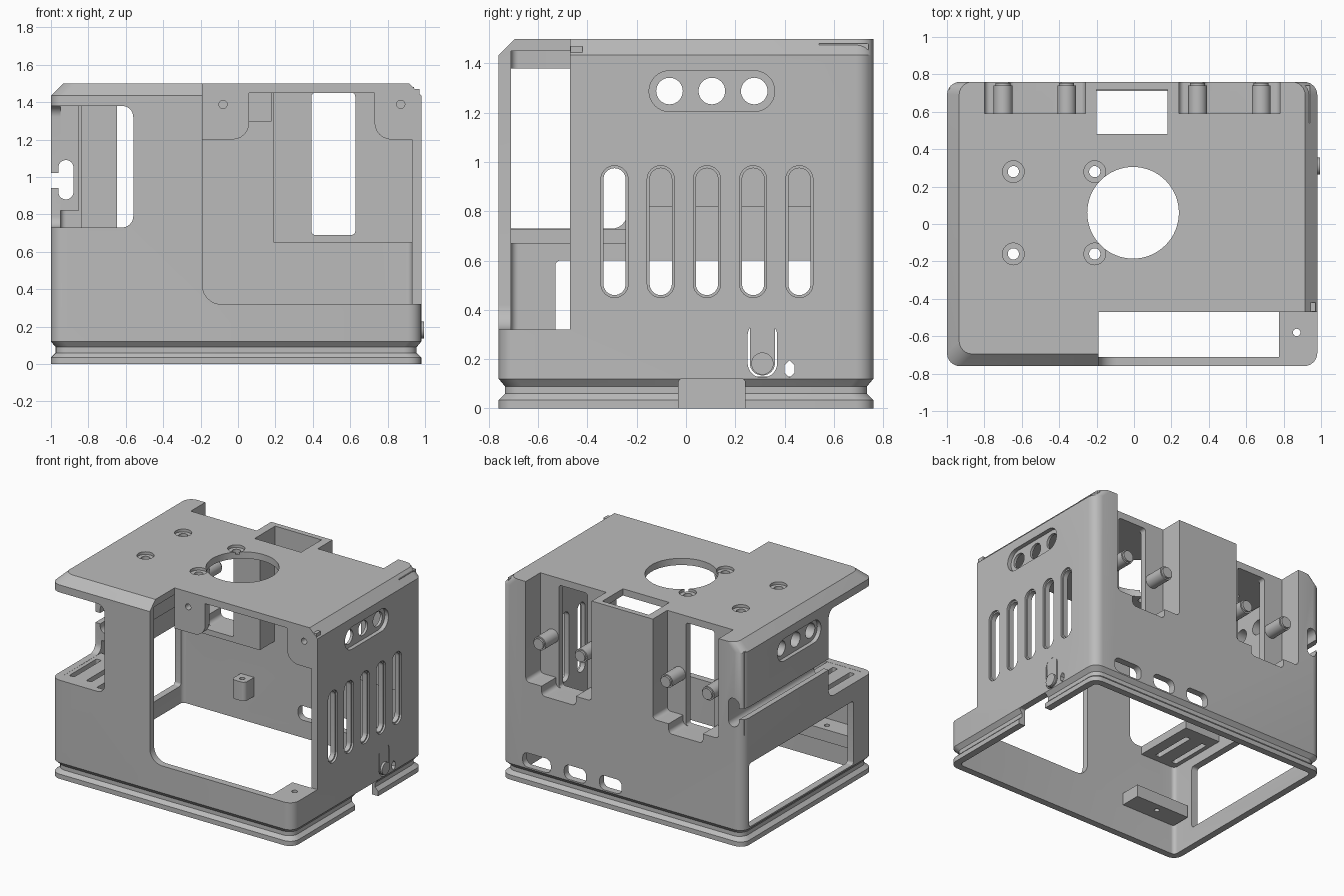
import bpy, bmesh, math

cube = bpy.data.objects.get("Cube")
if cube:
    bpy.data.objects.remove(cube, do_unlink=True)

GREY = bpy.data.materials.new("light_grey_plastic")
GREY.use_nodes = True
COLOUR = (0.5, 0.5, 0.5, 1)
GREY.diffuse_color = COLOUR
for node in GREY.node_tree.nodes:
    if node.type == "BSDF_PRINCIPLED":
        node.inputs["Base Color"].default_value = COLOUR


def outline(u, v, r, seg):
    """Rounded rectangle as a list of 2D points."""
    pts = []
    corners = [(u[1] - r, v[1] - r), (u[0] + r, v[1] - r), (u[0] + r, v[0] + r), (u[1] - r, v[0] + r)]
    for k, (cu, cv) in enumerate(corners):
        for i in range(seg + 1 if r else 1):
            a = math.pi / 2 * (k + i / seg)
            pts.append((cu + r * math.cos(a), cv + r * math.sin(a)))
    return pts


def loft(name, rings):
    """Skin a stack of closed rings and cap both ends."""
    bm = bmesh.new()
    loops = [[bm.verts.new(p) for p in ring] for ring in rings]
    n = len(loops[0])
    for a, b in zip(loops, loops[1:]):
        for i in range(n):
            bm.faces.new((a[i], a[(i + 1) % n], b[(i + 1) % n], b[i]))
    bm.faces.new(loops[0][::-1])
    bm.faces.new(loops[-1])
    bmesh.ops.remove_doubles(bm, verts=bm.verts, dist=1e-5)
    bmesh.ops.recalc_face_normals(bm, faces=bm.faces)
    mesh = bpy.data.meshes.new(name)
    bm.to_mesh(mesh)
    bm.free()
    mesh.materials.append(GREY)
    obj = bpy.data.objects.new(name, mesh)
    bpy.context.collection.objects.link(obj)
    return obj


def prism(name, x, y, z, axis="z", r=0, seg=8):
    """Block with corners rounded about one axis."""
    if axis == "x":
        rings = [[(d, a, b) for a, b in outline(y, z, r, seg)] for d in x]
    elif axis == "y":
        rings = [[(a, d, b) for a, b in outline(x, z, r, seg)] for d in y]
    else:
        rings = [[(a, b, d) for a, b in outline(x, y, r, seg)] for d in z]
    return loft(name, rings)


def around(c, half):
    return (c - half, c + half)


def cut(targets, *args, **kw):
    """Subtract a prism from each target."""
    tool = prism("cutter", *args, **kw)
    for obj in targets:
        mod = obj.modifiers.new("cut", "BOOLEAN")
        mod.operation, mod.solver, mod.object = "DIFFERENCE", "EXACT", tool
        bpy.context.view_layer.update()
        dg = bpy.context.evaluated_depsgraph_get()
        mesh = bpy.data.meshes.new_from_object(obj.evaluated_get(dg))
        obj.modifiers.clear()
        obj.data = mesh
    bpy.data.objects.remove(tool, do_unlink=True)


# Outer housing: grooved foot, straight walls, bevelled roof on three sides
def body_ring(z, inset, back=None):
    back = inset if back is None else back
    pts = outline((-1 + inset, 0.98 - inset), (-0.76 + inset, 0.76 - back), 0.07, 6)
    return [(x, y, z) for x, y in pts]


body = loft("housing", [body_ring(0, 0), body_ring(0.035, 0), body_ring(0.06, 0.025),
                        body_ring(0.09, 0.025), body_ring(0.12, 0), body_ring(1.435, 0),
                        body_ring(1.5, 0.065, 0)])
cut([body], (-0.95, 0.93), (-0.71, 0.71), (-0.1, 1.45), r=0.03)

# Thick grooved rail inside the side wall
rail = prism("side_rail", (-0.99, -0.85), (-0.24, 0.73), (0.82, 1.44))

# Front corner opening
cut([body], (-0.19, 1.4), (-0.9, -0.47), (0.32, 1.9), axis="y", r=0.1)
# Corner opening wrapping front and side
cut([body], (-1.4, -0.56), (-0.9, -0.65), (0.73, 1.38), axis="y", r=0.06)
cut([body], (-1.1, -0.8), (-1.3, -0.24), (0.73, 1.38), axis="x", r=0.06)
# Large low side window
cut([body], (-1.1, -0.9), (-0.53, 0.69), (0.13, 0.6), axis="x", r=0.02)

# Rail groove, open to the side
cut([body, rail], (-0.96, -0.88), (-0.4, 0.9), (0.88, 1.09), axis="y", r=0.039)
cut([body, rail], (-1.1, -0.92), (-0.4, 0.9), (0.94, 1.02))

# Rear pockets with windows and pins
for side, c, span in (("left", 0.51, (0.19, 0.94)), ("right", -0.53, (-0.84, -0.2))):
    pocket = prism(side + "_rear_pocket", span, (0.54, 0.74), (0.65, 1.48))
    both = [body, pocket]
    cut(both, around(c, 0.27), (0.59, 0.9), (0.76, 1.7), axis="y", r=0.03)
    cut(both, around(c, 0.14), (0.59, 0.9), (0.69, 1.7), axis="y", r=0.03)
    cut([pocket], around(c, 0.117), (0.5, 0.65), (0.69, 1.45), axis="y", r=0.02)
    for px in (c - 0.17, c + 0.17):
        prism(side + "_pin", around(px, 0.05), (0.57, 0.74), around(1.06, 0.05), axis="y", r=0.05)
        prism(side + "_pin_tip", around(px, 0.04), (0.73, 0.755), around(1.06, 0.04), axis="y", r=0.04)

# Roof holes: large round, cable shaft, countersunk screws
cut([body], around(-0.005, 0.245), around(0.06, 0.245), (1.3, 1.7), r=0.245, seg=16)
cut([body], (-0.2, 0.18), (0.48, 0.72), (1.3, 1.7))
for sx in (-0.645, -0.21):
    for sy in (-0.16, 0.28):
        cut([body], around(sx, 0.058), around(sy, 0.058), (1.48, 1.7), r=0.058)
        cut([body], around(sx, 0.03), around(sy, 0.03), (1.3, 1.7), r=0.03)

# Three-hole vents on both sides
for targets, face in (([body], 0.98), ([body, rail], -1)):
    cut(targets, around(face, 0.03), (-0.15, 0.36), (1.205, 1.37), axis="x", r=0.0824)
    for hy in (-0.067, 0.105, 0.277):
        cut(targets, around(face, 0.3), around(hy, 0.054), around(1.288, 0.054), axis="x", r=0.054)

# Row of tall side slots with stepped rims
for i in range(5):
    y = -0.29 + i * 0.1875
    cut([body], (0.965, 1.1), around(y, 0.055), (0.45, 0.985), axis="x", r=0.0549)
    cut([body], (0.85, 1.1), around(y, 0.045), (0.46, 0.975), axis="x", r=0.0449)

# Release latch, pointer hole and foot notch
cut([body], (0.85, 1.1), (0.25, 0.37), (0.125, 0.355), axis="x", r=0.059)
prism("latch_tongue", (0.935, 0.979), (0.259, 0.361), (0.134, 0.38), axis="x", r=0.05)
prism("latch_button", (0.95, 0.995), around(0.31, 0.045), around(0.182, 0.045), axis="x", r=0.045)
cut([body], (0.85, 1.1), around(0.42, 0.02), (0.125, 0.195), axis="x", r=0.0199, seg=1)
cut([body], (0.85, 1.1), (-0.03, 0.24), (-0.1, 0.12), axis="x", r=0.015)

# Rear connector ports
for px, half in ((0.69, 0.115), (0.375, 0.09), (0.085, 0.09)):
    cut([body], around(px, half), (0.6, 0.9), (0.13, 0.235), axis="y", r=0.04)

# Front tabs hanging from the roof, each with a screw hole
for tx, hole in (((-0.19, 0.06), -0.08), ((0.73, 0.97), 0.87)):
    tab = prism("roof_tab", tx, (-0.469, -0.42), (1.2, 1.47))
    inner = (0.0, 0.3) if hole < 0 else (0.5, 0.79)
    corner = prism("tab_corner", (0, 0.1), (0, 0.1), (0, 0.1))
    bpy.data.objects.remove(corner, do_unlink=True)
    bm = bmesh.new()
    bm.from_mesh(tab.data)
    inside = tx[1] if hole < 0 else tx[0]
    edges = [e for e in bm.edges if all(abs(v.co.x - inside) < 0.001 and v.co.z < 1.3 for v in e.verts)]
    bmesh.ops.bevel(bm, geom=edges, offset=0.09, segments=6, profile=0.5, affect="EDGES")
    bm.to_mesh(tab.data)
    bm.free()
    cut([tab], around(hole, 0.022), (-0.6, -0.3), around(1.388, 0.022), axis="y", r=0.022)

# Slotted shelf in the front corner
shelf = prism("corner_shelf", (-0.97, -0.66), (-0.735, -0.245), (0.67, 0.729))
for sx in (-0.9, -0.76):
    cut([shelf], around(sx, 0.02), (-0.66, -0.34), (0.5, 0.9), r=0.01)

# Screw bosses inside the walls
plate = prism("corner_plate", (0.775, 0.95), (-0.73, -0.47), (0.26, 0.319))
cut([plate], around(0.87, 0.02), around(-0.58, 0.02), (0.1, 0.5), r=0.02)
rear_boss = prism("rear_boss", around(-0.42, 0.055), (0.6, 0.73), (0.2, 0.34), r=0.03)
front_boss = prism("front_boss", (-0.94, -0.5), (-0.73, -0.56), (0.22, 0.31))
cut([rear_boss], around(-0.42, 0.018), around(0.65, 0.018), (0.1, 0.5), r=0.018)
cut([front_boss], around(-0.72, 0.018), around(-0.62, 0.018), (0.1, 0.5), r=0.018)

# Smooth shading with sharp creases
bpy.ops.object.select_all(action="DESELECT")
for obj in bpy.context.scene.objects:
    if obj.type == "MESH":
        obj.select_set(True)
        bpy.context.view_layer.objects.active = obj
bpy.ops.object.shade_smooth_by_angle(angle=math.radians(30))
